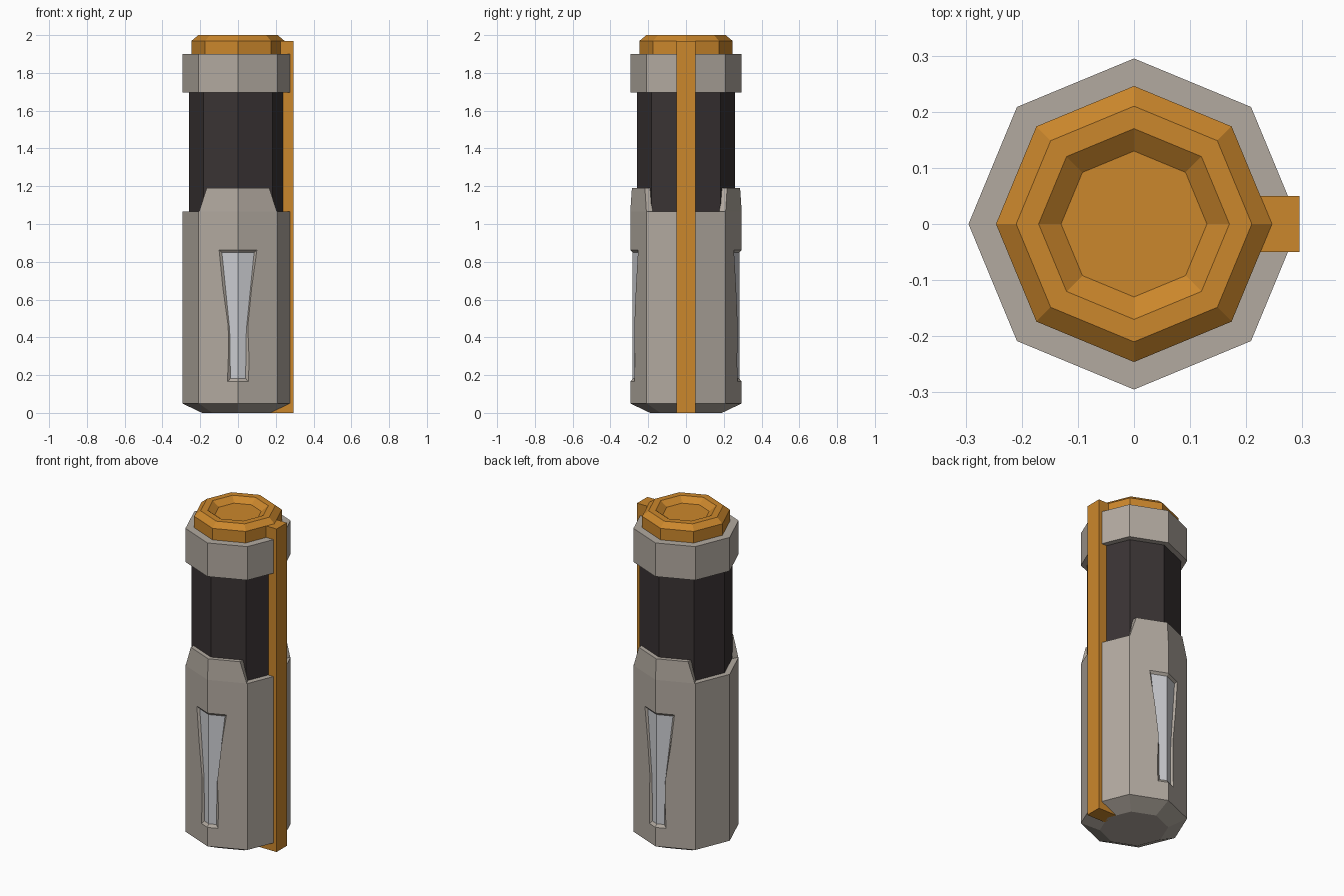
import bpy, bmesh
from math import sin, cos, pi, radians

if "Cube" in bpy.data.objects:
    bpy.data.objects.remove(bpy.data.objects["Cube"])

R = 0.295                       # outer radius of the octagonal shell
C, S = cos(radians(22.5)), sin(radians(22.5))
DEPTH = 0.012                   # depth of the recessed slots


def material(name, rgb):
    m = bpy.data.materials.new(name)
    m.diffuse_color = (*rgb, 1)
    m.use_nodes = True
    m.node_tree.nodes["Principled BSDF"].inputs["Base Color"].default_value = m.diffuse_color
    return m


SHELL = material("warm grey", (0.445, 0.400, 0.352))
GRIP = material("charcoal", (0.042, 0.033, 0.034))
AMBER = material("amber orange", (0.60, 0.242, 0.025))
PALE = material("pale silver", (0.60, 0.61, 0.64))


def make(name, verts, faces, *mats):
    bm = bmesh.new()
    vs = [bm.verts.new(v) for v in verts]
    for f in faces:
        bm.faces.new([vs[i] for i in f])
    bmesh.ops.recalc_face_normals(bm, faces=bm.faces)
    me = bpy.data.meshes.new(name)
    bm.to_mesh(me)
    bm.free()
    ob = bpy.data.objects.new(name, me)
    bpy.context.collection.objects.link(ob)
    for m in mats:
        me.materials.append(m)
    return ob


def octagon(name, profile, *mats):
    """Eight-sided solid from (radius, z) rings, capped at both ends."""
    verts = [(r * cos(k * pi / 4), r * sin(k * pi / 4), z)
             for r, z in profile for k in range(8)]
    n = len(profile)
    faces = [(i * 8 + k, i * 8 + (k + 1) % 8, i * 8 + 8 + (k + 1) % 8, i * 8 + 8 + k)
             for i in range(n - 1) for k in range(8)]
    faces += [tuple(range(8)), tuple(range(8 * n - 8, 8 * n))]
    return make(name, verts, faces, *mats)


def surface_y(x, depth, side):
    """y on the folded front or back shell, pushed in by depth."""
    return side * (R * C - depth - abs(x) * S) / C


# lower shell with chamfered foot
body = octagon("lower_shell", [(0.19, 0), (R, 0.05), (R, 1.065)], SHELL, PALE)

# tapered slots cut into front and back
outer = [(0, 0.862), (0.10, 0.862), (0.052, 0.46), (0.056, 0.165), (0, 0.165)]
inner = [(0, 0.848), (0.085, 0.848), (0.044, 0.44), (0.040, 0.182), (0, 0.182)]
beyond = [(2 * a - c, 2 * b - d) for (a, b), (c, d) in zip(outer, inner)]


def loop(half):
    return half + [(-x, z) for x, z in half[3:0:-1]]


for side, label in ((-1, "front"), (1, "back")):
    verts = [(x, surface_y(x, d, side), z)
             for half, d in ((inner, DEPTH), (beyond, -DEPTH)) for x, z in loop(half)]
    faces = [(i, (i + 1) % 8, 8 + (i + 1) % 8, 8 + i) for i in range(8)]
    for o in (0, 8):
        faces += [tuple(o + i for i in (0, 1, 2, 3, 4)), tuple(o + i for i in (4, 5, 6, 7, 0))]
    cutter = make(label + "_slot_cutter", verts, faces, SHELL)
    cutter.hide_render = True
    mod = body.modifiers.new("slot", 'BOOLEAN')
    mod.operation, mod.solver, mod.object = 'DIFFERENCE', 'EXACT', cutter
    bpy.context.view_layer.objects.active = body
    bpy.ops.object.modifier_apply(modifier=mod.name)
    bpy.data.objects.remove(cutter)

    # raised tab above the shell rim
    rows = [[(x, surface_y(x, d, side), z) for x in (-w, 0, w)]
            for w, d, z in ((0.206, 0, 1.065), (0.166, 0.008, 1.19),
                            (0.166, 0.036, 1.19), (0.190, 0.036, 1.065))]
    verts = [v for row in rows for v in row]
    faces = [(a * 3 + k, a * 3 + k + 1, b * 3 + k + 1, b * 3 + k)
             for a, b in ((0, 1), (1, 2), (2, 3), (3, 0)) for k in (0, 1)]
    faces += [(0, 3, 6, 9), (2, 5, 8, 11)]
    make(label + "_tab", verts, faces, SHELL)

# slot floors are the faces lying at slot depth
for p in body.data.polygons:
    c = p.center
    level = abs(c.x) * S + abs(c.y) * C
    on_floor = abs(level - (R * C - DEPTH)) < 0.002
    p.material_index = int(on_floor and abs(p.normal.z) < 0.05 and 0.17 < c.z < 0.86)

# dark grip, collar and dished cap
octagon("grip", [(0.26, 1.0), (0.26, 1.75)], GRIP)
octagon("collar", [(R, 1.695), (R, 1.9)], SHELL)
octagon("cap", [(0.246, 1.88), (0.246, 1.97), (0.21, 2.0), (0.17, 2.0), (0.13, 1.97)], AMBER)

# full-length strip on the right side
x0, x1, w, h = 0.17, 0.295, 0.05, 1.97
make("side_strip",
     [(x, y, z) for z in (0, h) for x, y in ((x0, -w), (x1, -w), (x1, w), (x0, w))],
     [(0, 1, 2, 3), (4, 5, 6, 7)] + [(i, (i + 1) % 4, 4 + (i + 1) % 4, 4 + i) for i in range(4)],
     AMBER)
